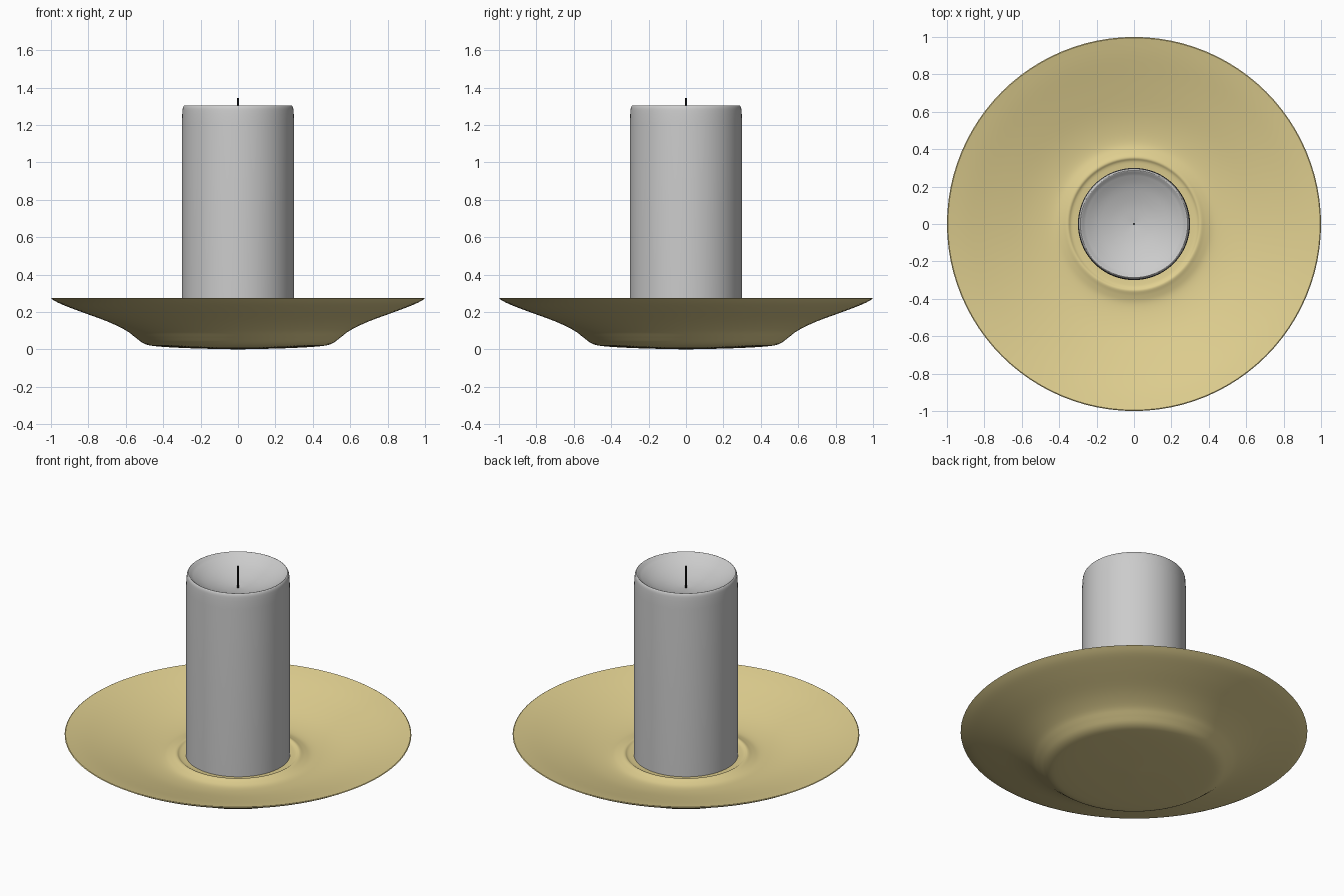
import bpy, bmesh, math
from mathutils import Vector

if "Cube" in bpy.data.objects:
    bpy.data.objects.remove(bpy.data.objects["Cube"])


def smooth_curve(points, steps=4):
    """Catmull-Rom samples through (radius, height) points."""
    p = [Vector(q) for q in points]
    p = [p[0]] + p + [p[-1]]
    out = []
    for i in range(1, len(p) - 2):
        a, b, c, d = p[i - 1:i + 3]
        for s in range(steps):
            t = s / steps
            v = 0.5 * (2 * b + (c - a) * t + (2 * a - 5 * b + 4 * c - d) * t**2
                       + (3 * b - a - 3 * c + d) * t**3)
            out.append((v.x, v.y))
    return out + [tuple(points[-1])]


def lathe(name, profile, segments, color=None):
    """Revolve a profile, running from axis to axis, about z."""
    bm = bmesh.new()
    rings = []
    for r, z in profile:
        if r < 1e-5:
            rings.append([bm.verts.new((0, 0, z))] * segments)
        else:
            rings.append([bm.verts.new((r * math.cos(a), r * math.sin(a), z))
                          for a in (2 * math.pi * i / segments for i in range(segments))])
    for lo, hi in zip(rings, rings[1:]):
        for i in range(segments):
            j = (i + 1) % segments
            corners = list(dict.fromkeys((lo[i], lo[j], hi[j], hi[i])))
            if len(corners) > 2:
                bm.faces.new(corners)
    bmesh.ops.recalc_face_normals(bm, faces=bm.faces)
    mesh = bpy.data.meshes.new(name)
    bm.to_mesh(mesh)
    bm.free()
    ob = bpy.data.objects.new(name, mesh)
    bpy.context.collection.objects.link(ob)
    if color:
        mat = bpy.data.materials.new(name + "_color")
        mat.diffuse_color = color
        mat.use_nodes = True
        mat.node_tree.nodes["Principled BSDF"].inputs["Base Color"].default_value = mat.diffuse_color
        mesh.materials.append(mat)
    bpy.ops.object.select_all(action='DESELECT')
    ob.select_set(True)
    bpy.context.view_layer.objects.active = ob
    bpy.ops.object.shade_smooth_by_angle(angle=math.radians(40))
    return ob


# Dish: underside, thin rim, then sloping top with a raised ring round the candle
under = smooth_curve([(0, 0), (0.25, 0.006), (0.43, 0.016), (0.5, 0.03), (0.55, 0.065),
                      (0.6, 0.102), (0.7, 0.15), (0.85, 0.205), (0.95, 0.244), (1.0, 0.272)])
top = smooth_curve([(0.995, 0.275), (0.9, 0.25), (0.75, 0.205), (0.6, 0.163), (0.5, 0.143),
                    (0.43, 0.138), (0.385, 0.148), (0.355, 0.158), (0.335, 0.148),
                    (0.3, 0.143)])
lathe("dish", under + top + [(0, 0.143)], 96, (0.75, 0.63, 0.28, 1))

# Candle: straight side, softened lip, hollowed top
side = [(0, 0.14), (0.3, 0.14), (0.3, 1.21)]
lip = smooth_curve([(0.298, 1.26), (0.295, 1.29), (0.288, 1.304), (0.281, 1.302)])
hollow = smooth_curve([(0.27, 1.29), (0.2, 1.252), (0.1, 1.22), (0, 1.206)])
lathe("candle", side + lip + hollow, 64)

# Wick
lathe("wick", [(0, 1.2), (0.005, 1.2), (0.005, 1.345), (0, 1.345)], 12, (0.01, 0.01, 0.01, 1))
